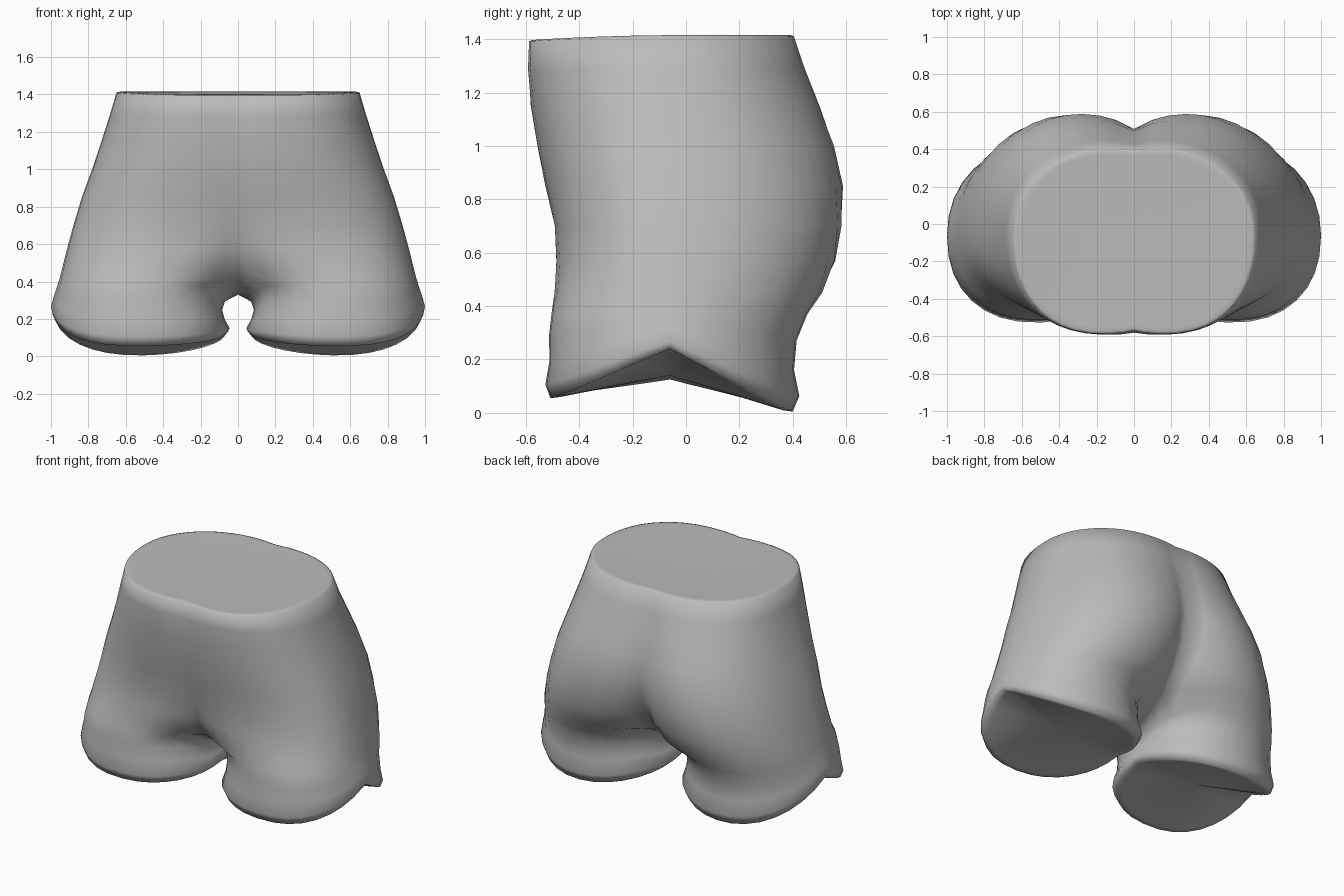
import bpy, bmesh, math
from math import sin, cos, acos, radians
from mathutils import Vector

if "Cube" in bpy.data.objects:
    bpy.data.objects.remove(bpy.data.objects["Cube"])

grey = bpy.data.materials.new("plain grey")
grey.use_nodes = True
colour = (0.5, 0.5, 0.5, 1)
grey.diffuse_color = colour
grey.node_tree.nodes["Principled BSDF"].inputs["Base Color"].default_value = colour

HALF, INNER = 13, 6       # segments per outer quarter and round the inner thigh
OUTER = 2 * HALF
SWEEP = radians(150)      # half angle covered by the outside of each leg
MID = -0.06               # y of the side seam


def power(v, p):
    return math.copysign(abs(v) ** p, v)


def mix(a, b, t):
    return a + (b - a) * t


def roundness(a):
    """The front is a little squarer than the back."""
    return 0.88 if sin(a) < 0 else 0.96


def unit_point(a):
    return power(cos(a), roundness(a)), power(sin(a), roundness(a))


def trunk_ring(z, half_width, front, back, front_lobe, back_lobe):
    """Half outline from front centre to back centre; a lobe is the x where
    that side bulges most, and it leaves a groove on the centre plane."""
    ring = []
    for j in range(-HALF, HALF + 1):
        lobe, reach = (front_lobe, front) if j < 0 else (back_lobe, back)
        rx = half_width - lobe
        end = acos(-(lobe / rx) ** (1 / roundness(j)))
        s, t = unit_point(end * j / HALF)
        x = 0 if abs(j) == HALF else lobe + rx * s
        ring.append(Vector((x, MID + abs(reach - MID) * t, z)))
    return ring


def leg_ring(f, inner, outer, front, back, start):
    """Closed leg outline, its height mixed from the crotch ring to the hem."""
    cx, rx = (inner + outer) / 2, (outer - inner) / 2
    ring = []
    for j in range(OUTER + INNER):
        if j <= OUTER:
            a = mix(-SWEEP, SWEEP, j / OUTER)
        else:
            a = mix(SWEEP, 2 * math.pi - SWEEP, (j - OUTER) / INNER)
        s, t = unit_point(a)
        side = mix(0.125, 0.24, (s + 1) / 2)
        hem = mix(side, 0.055 if t < 0 else 0.005, abs(t))
        reach = front if t < 0 else back
        ring.append(Vector((cx + rx * s, MID + abs(reach - MID) * t,
                            mix(start[j].z, hem, f))))
    return ring


# Trunk: height, half width, front, back, front lobe, back lobe
trunk = [trunk_ring(*r) for r in (
    (1.40, 0.65, -0.588, 0.405, 0.16, 0.12),
    (1.29, 0.685, -0.592, 0.445, 0.14, 0.15),
    (1.15, 0.73, -0.582, 0.50, 0.12, 0.19),
    (1.00, 0.78, -0.557, 0.555, 0.13, 0.24),
    (0.85, 0.835, -0.527, 0.588, 0.17, 0.28),
    (0.70, 0.88, -0.492, 0.583, 0.24, 0.33),
    (0.57, 0.915, -0.487, 0.56, 0.33, 0.38),
    (0.45, 0.945, -0.493, 0.51, 0.42, 0.43))]
for v in trunk[0]:
    v.z = 1.41 - 0.018 * max(0, -v.y / 0.585) ** 2

# Crotch: the last trunk ring closed by an arch along the centre plane
crotch = trunk.pop()
first, last = crotch[0], crotch[-1]
first.z = last.z = 0.42
for k in range(1, INNER):
    t = k / INNER
    crotch.append(Vector((0, mix(last.y, first.y, t), 0.33 + 0.09 * (2 * t - 1) ** 2)))

# Legs: fraction down to the hem, inner x, outer x, front, back
legs = [leg_ring(*r, crotch) for r in (
    (0.18, 0.07, 0.955, -0.503, 0.455),
    (0.40, 0.085, 0.97, -0.513, 0.415),
    (0.65, 0.07, 0.987, -0.512, 0.405),
    (0.87, 0.045, 1.0, -0.527, 0.425),
    (1.0, 0.07, 0.985, -0.508, 0.40),
    (0.99, 0.11, 0.95, -0.475, 0.365))]

bm = bmesh.new()


def add(ring):
    return [bm.verts.new(v) for v in ring]


def bridge(upper, lower, closed):
    n = len(upper)
    for j in range(n if closed else OUTER):
        k = (j + 1) % n
        bm.faces.new((upper[j], lower[j], lower[k], upper[k]))


def waist_rim(scale, lift):
    return [Vector((v.x * scale, mix(-0.09, v.y, scale), v.z + lift)) for v in trunk[0]]


# Waist cap with a soft rim
previous = add(waist_rim(0.93, 0.004))
bm.faces.new(previous)
for ring in [waist_rim(0.975, 0.005)] + trunk:
    current = add(ring)
    bridge(previous, current, False)
    previous = current

crotch_verts = add(crotch)
bridge(previous, crotch_verts[:OUTER + 1], False)
previous = crotch_verts
for ring in legs:
    current = add(ring)
    bridge(previous, current, True)
    previous = current

# Leg opening cap
centre = bm.verts.new((0.53, MID, 0.14))
for j, v in enumerate(previous):
    bm.faces.new((v, centre, previous[(j + 1) % len(previous)]))
bmesh.ops.recalc_face_normals(bm, faces=bm.faces)

mesh = bpy.data.meshes.new("shorts")
bm.to_mesh(mesh)
bm.free()
mesh.materials.append(grey)
shorts = bpy.data.objects.new("shorts", mesh)
bpy.context.collection.objects.link(shorts)
bpy.context.view_layer.objects.active = shorts
shorts.select_set(True)
bpy.ops.object.shade_smooth_by_angle(angle=radians(110))

mirror = shorts.modifiers.new("mirror", 'MIRROR')
mirror.use_clip = True
mirror.merge_threshold = 0.001
